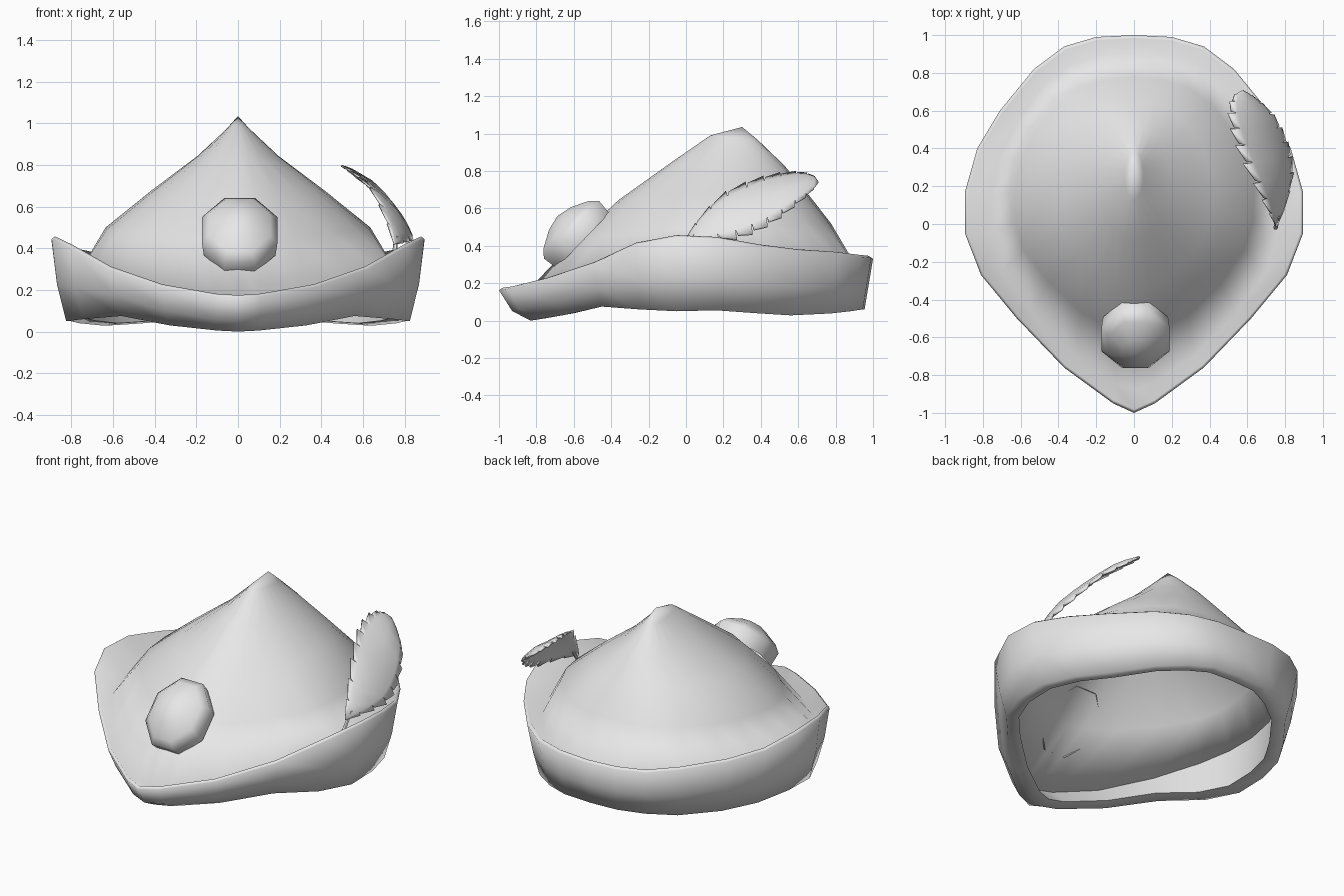
import bpy, bmesh, math
from mathutils import Vector

if "Cube" in bpy.data.objects:
    bpy.data.objects.remove(bpy.data.objects["Cube"])

felt = bpy.data.materials.new("pale_grey")
felt.diffuse_color = (0.8, 0.8, 0.8, 1)
felt.use_nodes = True
felt.node_tree.nodes["Principled BSDF"].inputs["Base Color"].default_value = felt.diffuse_color


def make(name, bm, angle=50):
    """Turn a bmesh into a smooth-shaded object."""
    bmesh.ops.recalc_face_normals(bm, faces=bm.faces)
    me = bpy.data.meshes.new(name)
    bm.to_mesh(me)
    bm.free()
    me.materials.append(felt)
    ob = bpy.data.objects.new(name, me)
    bpy.context.collection.objects.link(ob)
    bpy.ops.object.select_all(action='DESELECT')
    ob.select_set(True)
    bpy.context.view_layer.objects.active = ob
    bpy.ops.object.shade_smooth_by_angle(angle=math.radians(angle))
    return ob


def mirror_ring(half):
    """Half outline from back to front, closed by mirroring in x."""
    half = [Vector(p) for p in half]
    return half + [Vector((-p.x, p.y, p.z)) for p in half[-2:0:-1]]


def loft(bm, rings):
    rows = [[bm.verts.new(p) for p in r] for r in rings]
    for a, b in zip(rows, rows[1:]):
        n = len(a)
        for i in range(n):
            j = (i + 1) % n
            bm.faces.new((a[i], a[j], b[j], b[i]))
    return rows


def cap(bm, row, point):
    tip = bm.verts.new(point)
    for i in range(len(row)):
        bm.faces.new((row[i], row[(i + 1) % len(row)], tip))


# Outlines: brim top edge, brim bottom edge, fold between brim and crown
top = mirror_ring([(0, 1, .33), (.2, .99, .335), (.37, .94, .34), (.53, .82, .355),
                   (.71, .6, .37), (.83, .4, .395), (.895, .17, .435), (.895, -.05, .445),
                   (.81, -.27, .405), (.62, -.5, .3), (.37, -.76, .215), (.11, -.95, .17),
                   (0, -1, .163)])
bottom = mirror_ring([(0, .955, .06), (.18, .945, .06), (.33, .88, .05), (.48, .77, .038),
                      (.64, .56, .028), (.76, .37, .04), (.825, .16, .055), (.825, -.05, .05),
                      (.74, -.25, .06), (.56, -.45, .075), (.33, -.65, .03), (.1, -.8, .005),
                      (0, -.83, 0)])
fold = mirror_ring([(0, .905, .3), (.18, .895, .3), (.34, .845, .3), (.48, .735, .3),
                    (.625, .535, .295), (.71, .35, .295), (.755, .15, .3), (.755, -.05, .3),
                    (.7, -.25, .285), (.54, -.47, .225), (.32, -.7, .165), (.1, -.845, .135),
                    (0, -.875, .13)])

opening = [Vector((p.x * .9, .03 + (p.y - .03) * .91, p.z + .012)) for p in bottom]
middle = []
for t, b in zip(top, bottom):
    front = max(0, -b.y - .45)
    middle.append(t.lerp(b, .55) + Vector((b.x * .015, -.06 * front, -.06 * front)))
lip = [Vector((p.x * .982, p.y * .982, p.z + .012)) for p in top]

# Upturned brim flowing into the peaked crown.
# Crown levels: half width, front y, back y, front z, back z, roundness, side lift
rings = [opening, bottom, middle, top, lip, fold]
for w, yf, yb, zf, zb, rnd, rise in [(.635, -.59, .775, .43, .52, .22, .02),
                                     (.42, -.36, .65, .645, .68, .55, .01),
                                     (.195, -.08, .525, .845, .83, .85, .005),
                                     (.05, .13, .385, .99, .965, 1, 0)]:
    ring = []
    for i, p in enumerate(fold):
        a = math.tau * i / len(fold)
        x = (1 - rnd) * p.x / .755 + rnd * math.sin(a)
        t = (1 - rnd) * (p.y + .875) / 1.78 + rnd * (.5 + .5 * math.cos(a))
        lift = rise * (1 - (2 * t - 1) ** 2)
        ring.append(Vector((w * x, yf + (yb - yf) * t, zf + (zb - zf) * t + lift)))
    rings.append(ring)
bm = bmesh.new()
rows = loft(bm, rings)
cap(bm, rows[-1], (0, .3, 1.035))
make("brim_and_crown", bm, 120)

# Inner head band
bm = bmesh.new()
loft(bm, [opening, fold])
make("inner_band", bm, 80)

# Faceted button leaning on the crown front
bm = bmesh.new()
centre, up, out = Vector((.008, -.58, .455)), Vector((0, .69, .72)), Vector((0, -.72, .69))
rings = []
for r, n in [(.98, -.04), (1.03, .045), (.84, .085), (.4, .132)]:
    ring = []
    for i in range(8):
        a = math.tau * (i + .5) / 8
        ring.append(centre + Vector((.19 * r * math.cos(a), 0, 0)) + up * (.225 * r * math.sin(a)) + out * n)
    rings.append(ring)
rows = loft(bm, rings)
cap(bm, rows[-1], centre + out * .15)
make("button", bm, 60)

# Feather: inner and outer edges, joined along a bowed midrib
inner = [(.75, -.01, .42), (.705, .08, .56), (.645, .2, .68), (.57, .35, .75),
         (.52, .48, .785), (.5, .6, .795), (.52, .68, .78), (.57, .705, .74)]
outer = [(.755, -.01, .42), (.81, .12, .43), (.84, .26, .435), (.83, .38, .475),
         (.79, .49, .54), (.73, .59, .62), (.64, .67, .685), (.575, .705, .735)]


def sample(path, t):
    f = t * (len(path) - 1)
    i = min(int(f), len(path) - 2)
    return Vector(path[i]).lerp(Vector(path[i + 1]), f - i)


def blade(edge, t, reach):
    """Point across one side of the feather, bowed along the midrib."""
    rib = (sample(inner, t) + sample(outer, t)) / 2
    bow = .025 * math.sin(math.pi * t) * (1 - reach * reach)
    return rib.lerp(sample(edge, t), reach) + Vector((bow, 0, bow))


bm = bmesh.new()
steps = 10
spine = [bm.verts.new(blade(inner, i / steps, 0)) for i in range(steps + 1)]
for edge in (inner, outer):
    web = [bm.verts.new(blade(edge, i / steps, .7)) for i in range(steps + 1)]
    for i in range(steps):
        bm.faces.new((spine[i], spine[i + 1], web[i + 1], web[i]))
        # swept barb with a notch behind it
        notch = bm.verts.new(blade(edge, (i + .1) / steps, .92))
        barb = bm.verts.new(blade(edge, (i + 1) / steps, 1.04))
        bm.faces.new((web[i], web[i + 1], barb, notch))
feather = make("feather", bm, 60)
solid = feather.modifiers.new("thickness", 'SOLIDIFY')
solid.thickness = .01
solid.offset = 0

# Quill tucked behind the brim
bm = bmesh.new()
ends = [(Vector((.75, -.02, .36)), .012), (Vector((.76, .04, .46)), .01)]
rows = loft(bm, [[c + Vector((r * math.cos(a), r * math.sin(a), 0))
                  for a in [math.tau * k / 6 for k in range(6)]] for c, r in ends])
bm.faces.new(rows[0])
bm.faces.new(rows[1])
make("quill", bm)
